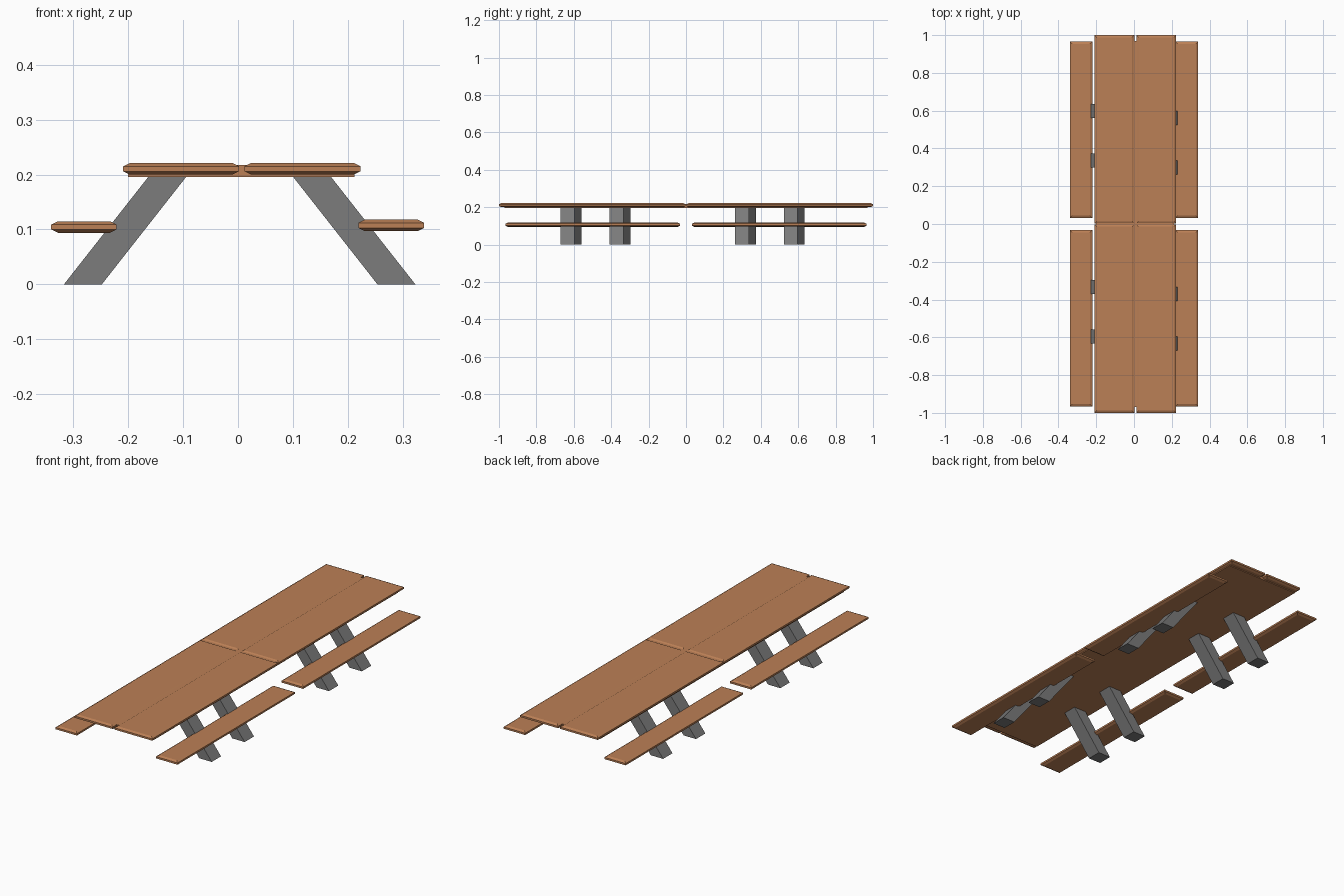
import bpy, bmesh

if "Cube" in bpy.data.objects:
    bpy.data.objects.remove(bpy.data.objects["Cube"])


def material(name, rgb):
    m = bpy.data.materials.new(name)
    m.diffuse_color = (*rgb, 1)
    m.use_nodes = True
    m.node_tree.nodes["Principled BSDF"].inputs["Base Color"].default_value = m.diffuse_color
    return m


WOOD = material("warm wood", (0.50, 0.215, 0.092))
GREY = material("grey metal", (0.20, 0.20, 0.20))


def loft(name, rings, mat):
    """Closed solid through a stack of four-cornered rings, bottom to top."""
    bm = bmesh.new()
    vs = [[bm.verts.new(p) for p in ring] for ring in rings]
    for a, b in zip(vs, vs[1:]):
        for i in range(4):
            j = (i + 1) % 4
            bm.faces.new((a[i], a[j], b[j], b[i]))
    bm.faces.new(vs[0][::-1])
    bm.faces.new(vs[-1])
    bmesh.ops.recalc_face_normals(bm, faces=bm.faces)
    me = bpy.data.meshes.new(name)
    bm.to_mesh(me)
    bm.free()
    me.materials.append(mat)
    ob = bpy.data.objects.new(name, me)
    bpy.context.collection.objects.link(ob)
    return ob


def rect(x0, x1, y0, y1, z, inset=0.0):
    x0, x1, y0, y1 = x0 + inset, x1 - inset, y0 + inset, y1 - inset
    return [(x0, y0, z), (x1, y0, z), (x1, y1, z), (x0, y1, z)]


def plank(name, x0, x1, y0, y1, z0, z1, c=0.012, h=0.006):
    """Board with chamfered top and bottom edges."""
    loft(name, [rect(x0, x1, y0, y1, z0, c), rect(x0, x1, y0, y1, z0 + h),
                rect(x0, x1, y0, y1, z1 - h), rect(x0, x1, y0, y1, z1, c)], WOOD)


def leg(name, x_bottom, x_top, y0, width=0.069, depth=0.074, top=0.2):
    """Slanted square post."""
    loft(name, [rect(x_bottom, x_bottom + width, y0, y0 + depth, 0),
                rect(x_top, x_top + width, y0, y0 + depth, top)], GREY)


# Two table halves end to end, each with two planks, a core board and two benches
for half, s in (("front", -1), ("back", 1)):
    def span(a, b):
        return sorted((s * a, s * b))
    y0, y1 = span(0.002, 1.0)
    plank(half + "_left_tabletop", -0.209, 0.002, y0, y1, 0.200, 0.221)
    plank(half + "_right_tabletop", 0.012, 0.223, y0, y1, 0.200, 0.221)
    y0, y1 = span(0.0, 0.97)
    loft(half + "_table_core", [rect(-0.200, 0.212, y0, y1, 0.196),
                                rect(-0.200, 0.212, y0, y1, 0.217)], WOOD)
    y0, y1 = span(0.033, 0.965)
    plank(half + "_left_bench", -0.340, -0.221, y0, y1, 0.094, 0.115)
    plank(half + "_right_bench", 0.219, 0.339, y0, y1, 0.097, 0.118)

# Slanted legs; the left row is offset a little towards the back
for i, y in enumerate((-0.670, -0.408, 0.262, 0.523)):
    leg(f"right_leg_{i + 1}", 0.254, 0.097, y)
    leg(f"left_leg_{i + 1}", -0.317, -0.160, y + 0.037)
